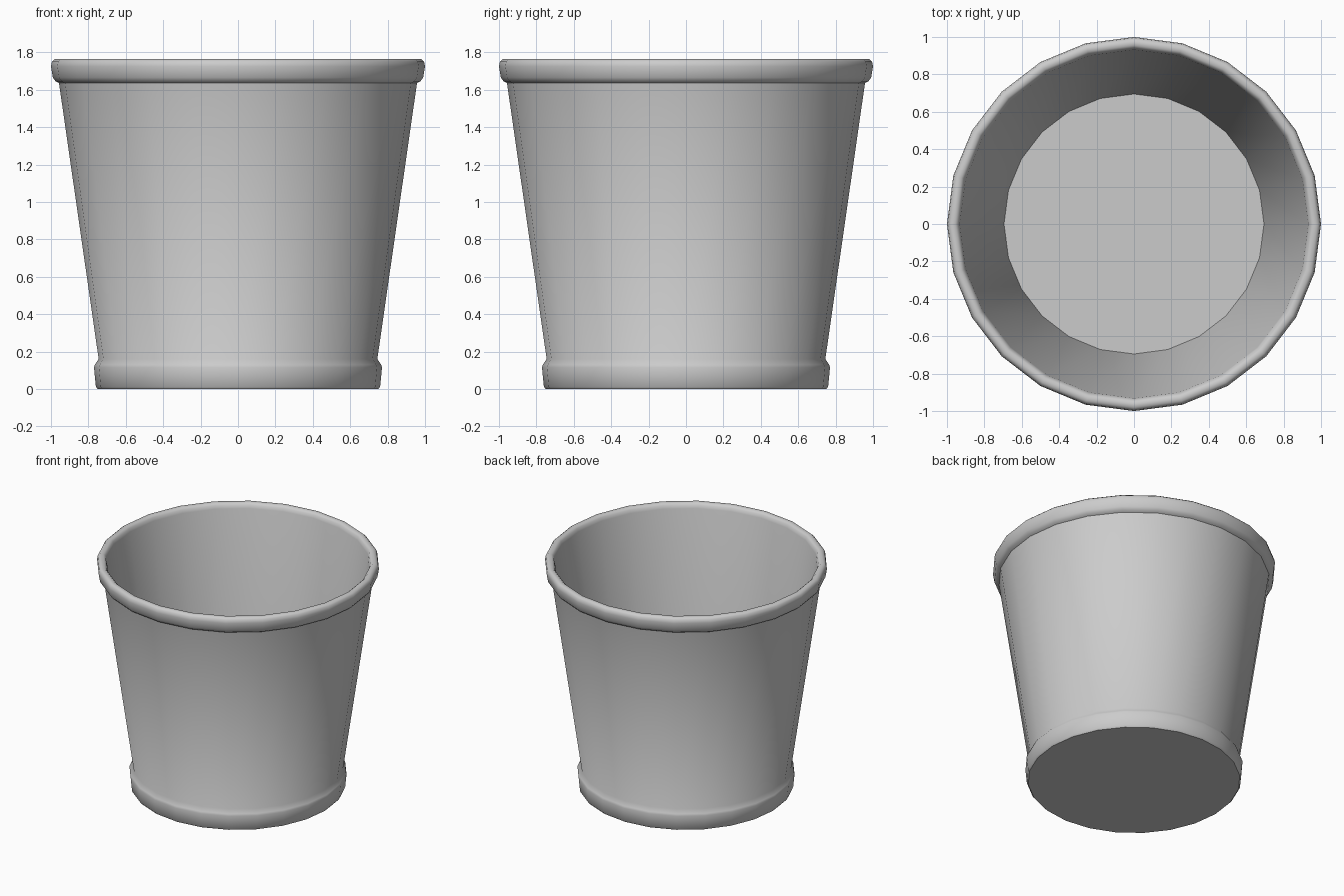
import bpy, bmesh
from math import cos, sin, pi, radians

cube = bpy.data.objects.get("Cube")
if cube:
    bpy.data.objects.remove(cube, do_unlink=True)

SIDES = 24

grey = bpy.data.materials.new("plain grey")
grey.use_nodes = True
colour = (0.6, 0.6, 0.6, 1)
grey.diffuse_color = colour
grey.node_tree.nodes["Principled BSDF"].inputs["Base Color"].default_value = colour


def lathe(name, profile):
    """Spin a (radius, height) profile, capping both of its ends."""
    bm = bmesh.new()
    rings = []
    for r, z in profile:
        rings.append([bm.verts.new((r * cos(2 * pi * i / SIDES), r * sin(2 * pi * i / SIDES), z))
                      for i in range(SIDES)])
    for a, b in zip(rings, rings[1:]):
        for i in range(SIDES):
            j = (i + 1) % SIDES
            bm.faces.new((a[i], a[j], b[j], b[i]))
    bm.faces.new(rings[0][::-1])
    bm.faces.new(rings[-1])
    bmesh.ops.recalc_face_normals(bm, faces=bm.faces)
    mesh = bpy.data.meshes.new(name)
    bm.to_mesh(mesh)
    bm.free()
    mesh.materials.append(grey)
    obj = bpy.data.objects.new(name, mesh)
    bpy.context.collection.objects.link(obj)
    bpy.ops.object.select_all(action="DESELECT")
    obj.select_set(True)
    bpy.context.view_layer.objects.active = obj
    bpy.ops.object.shade_smooth_by_angle(angle=radians(50))
    return obj


# One shell: base band, tapered wall, rolled rim, inner wall and floor
lathe("bucket", [
    (0.75, 0.0), (0.76, 0.012), (0.77, 0.115), (0.765, 0.13), (0.745, 0.16),
    (0.957, 1.635), (0.975, 1.645), (0.99, 1.665), (1.0, 1.725), (0.995, 1.75),
    (0.98, 1.763), (0.955, 1.763), (0.94, 1.75), (0.932, 1.725),
    (0.695, 0.05),
])
